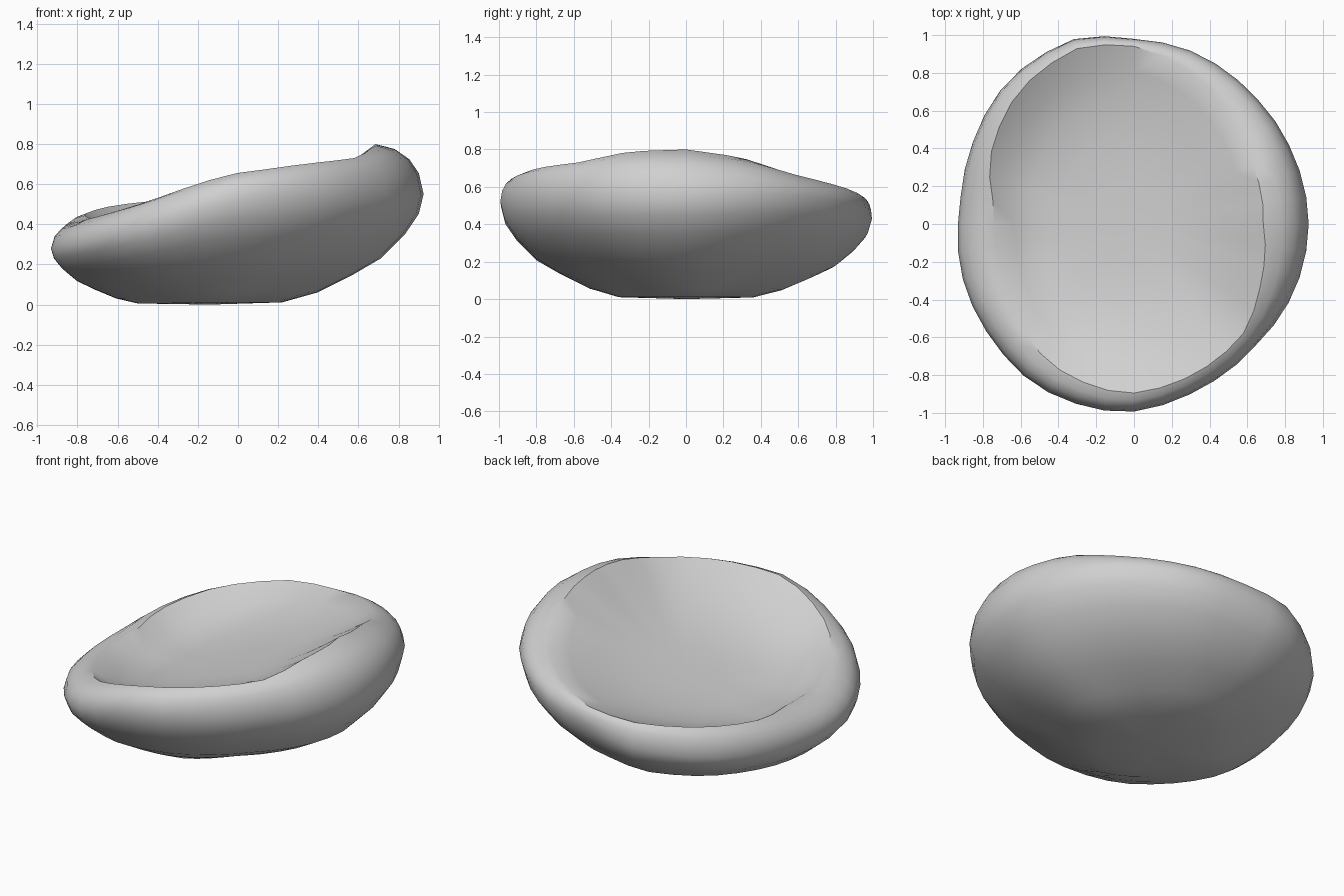
import bpy, bmesh, math

if "Cube" in bpy.data.objects:
    bpy.data.objects.remove(bpy.data.objects["Cube"])

# compass table: angle, rim radius, rim height, crest height, crest radius fraction
RIM = [(0, .925, .55, .80, .74), (24, .92, .56, .76, .76), (47, .93, .55, .67, .82),
       (72, .965, .50, .60, .90), (90, .98, .46, .55, .96), (107, 1.03, .40, .53, .95),
       (131, 1.01, .34, .495, .92), (156, .95, .30, .45, .88), (174, .925, .28, .43, .80),
       (195, .95, .28, .42, .78), (220, .97, .32, .46, .82), (238, 1.0, .37, .51, .86),
       (267, 1.0, .52, .65, .90), (292, .94, .54, .70, .91), (315, .91, .55, .73, .90),
       (336, .92, .55, .79, .80), (360, .925, .55, .80, .74)]
SIDES = 40


def rim_at(deg):
    for a, b in zip(RIM, RIM[1:]):
        if a[0] <= deg <= b[0]:
            t = (deg - a[0]) / (b[0] - a[0])
            return [p + (q - p) * t for p, q in zip(a[1:], b[1:])]


def floor_z(x, y):
    # sagging seat, tilted down to the left
    return .45 + .27 * x


# underside steps: (fraction from base to rim, fraction of rim height)
UNDER = [(0, .02), (.25, .11), (.5, .27), (.7, .42), (.87, .64), (.965, .82), (1, 1)]
# padded lip steps: (fraction from rim in to crest, fraction of rise)
LIP = [(.1, .42), (.3, .70), (.6, .90), (1, 1)]
# seat steps: (fraction of crest radius, blend toward the sagging floor)
SEAT = [(.86, .38), (.68, .70), (.48, .92), (.24, 1)]

rings = [[] for _ in range(len(UNDER) + len(LIP) + len(SEAT))]
for i in range(SIDES):
    deg = 360 * i / SIDES
    c, s = math.cos(math.radians(deg)), math.sin(math.radians(deg))
    r, z, crest, kc = rim_at(deg)
    base = .36 * (1 - .22 * (2 * s * c) ** 2)
    bx, by = -.14 + base * c, base * s
    col = [(bx + (r * c - bx) * t, by + (r * s - by) * t, z * f) for t, f in UNDER]
    for a, f in LIP:
        k = r * (1 - (1 - kc) * a)
        col.append((c * k, s * k, z + (crest - z) * f))
    for a, f in SEAT:
        x, y = r * kc * a * c, r * kc * a * s
        col.append((x, y, crest * (1 - f) + floor_z(x, y) * f))
    for ring, p in zip(rings, col):
        ring.append(p)

# cushion body: skin the rings and close both ends
bm = bmesh.new()
vr = [[bm.verts.new(p) for p in ring] for ring in rings]
for lo, hi in zip(vr, vr[1:]):
    for i in range(SIDES):
        j = (i + 1) % SIDES
        bm.faces.new((lo[i], lo[j], hi[j], hi[i]))
bottom = bm.verts.new((-.14, 0, 0))
top = bm.verts.new((0, 0, floor_z(0, 0)))
for i in range(SIDES):
    j = (i + 1) % SIDES
    bm.faces.new((vr[0][j], vr[0][i], bottom))
    bm.faces.new((vr[-1][i], vr[-1][j], top))
bmesh.ops.recalc_face_normals(bm, faces=bm.faces)
mesh = bpy.data.meshes.new("cushion")
bm.to_mesh(mesh)
bm.free()
cushion = bpy.data.objects.new("cushion", mesh)
bpy.context.collection.objects.link(cushion)

# plain grey fabric
mat = bpy.data.materials.new("light grey")
mat.diffuse_color = (.63, .63, .63, 1)
mat.use_nodes = True
mat.node_tree.nodes["Principled BSDF"].inputs["Base Color"].default_value = mat.diffuse_color
mesh.materials.append(mat)

bpy.context.view_layer.objects.active = cushion
cushion.select_set(True)
bpy.ops.object.shade_smooth_by_angle(angle=math.radians(40))
